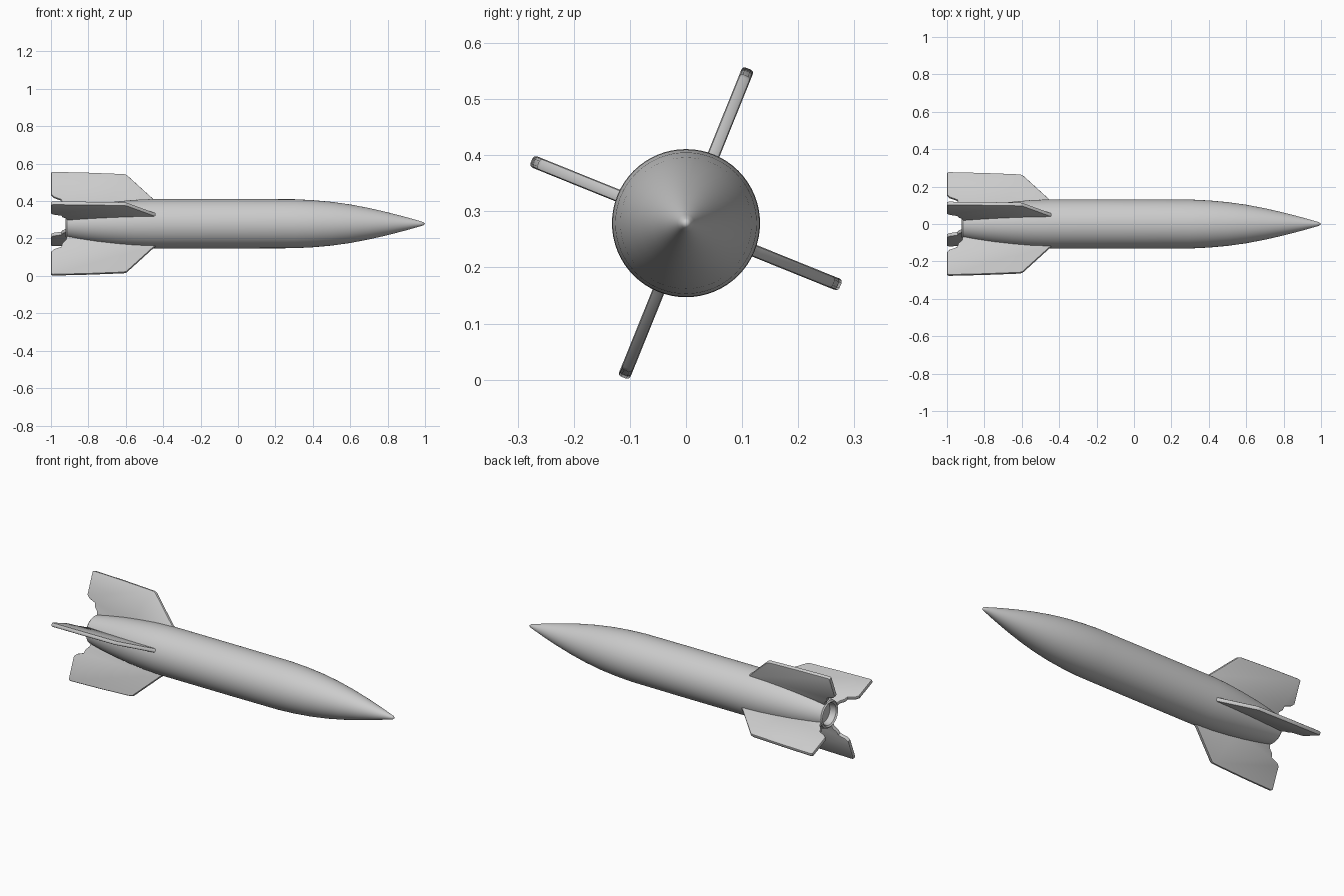
import bpy, bmesh, math
from mathutils import Matrix, Vector

if "Cube" in bpy.data.objects:
    bpy.data.objects.remove(bpy.data.objects["Cube"])

AXIS_Z = 0.279
grey = bpy.data.materials.new("plain grey")
grey.diffuse_color = (0.6, 0.6, 0.6, 1)
grey.use_nodes = True
grey.node_tree.nodes["Principled BSDF"].inputs["Base Color"].default_value = grey.diffuse_color


def finish(name, bm, angle=35):
    bmesh.ops.recalc_face_normals(bm, faces=bm.faces)
    mesh = bpy.data.meshes.new(name)
    bm.to_mesh(mesh)
    bm.free()
    ob = bpy.data.objects.new(name, mesh)
    bpy.context.collection.objects.link(ob)
    mesh.materials.append(grey)
    bpy.ops.object.select_all(action='DESELECT')
    ob.select_set(True)
    bpy.context.view_layer.objects.active = ob
    bpy.ops.object.shade_smooth_by_angle(angle=math.radians(angle))
    return ob


# Fuselage: lathed profile (x, radius) from tail recess to nose tip
profile = [(-0.88, 0), (-0.88, 0.055), (-0.915, 0.062), (-0.922, 0.07), (-0.915, 0.078),
           (-0.85, 0.091), (-0.75, 0.107), (-0.65, 0.119), (-0.55, 0.128), (-0.45, 0.132),
           (0, 0.132), (0.3, 0.131), (0.4, 0.126), (0.5, 0.117), (0.6, 0.103),
           (0.7, 0.084), (0.8, 0.061), (0.9, 0.035), (0.97, 0.015), (0.99, 0.009), (1.0, 0)]
bm = bmesh.new()
verts = [bm.verts.new((x, 0, r + AXIS_Z)) for x, r in profile]
edges = [bm.edges.new(pair) for pair in zip(verts, verts[1:])]
bmesh.ops.spin(bm, geom=verts + edges, cent=(0, 0, AXIS_Z), axis=(1, 0, 0),
               angle=math.tau, steps=64)
bmesh.ops.remove_doubles(bm, verts=bm.verts, dist=0.0001)
finish("fuselage", bm)

# Four swept fins, outline (x, radius), turned about the long axis
outline = [(-0.43, 0.122), (-0.455, 0.142), (-0.595, 0.279), (-0.61, 0.284), (-0.8, 0.292),
           (-0.99, 0.297), (-1.0, 0.292), (-1.0, 0.165), (-0.985, 0.15), (-0.945, 0.135),
           (-0.94, 0.115), (-0.92, 0.095), (-0.915, 0.07), (-0.7, 0.08)]
THICK = 0.022
for i in range(4):
    bm = bmesh.new()
    face = bm.faces.new([bm.verts.new((x, -THICK / 2, r)) for x, r in outline])
    ext = bmesh.ops.extrude_face_region(bm, geom=[face])
    moved = [v for v in ext["geom"] if isinstance(v, bmesh.types.BMVert)]
    bmesh.ops.translate(bm, verts=moved, vec=Vector((0, THICK, 0)))
    # Rounded rim
    rim = [e for e in bm.edges if abs(e.verts[0].co.y - e.verts[1].co.y) < 1e-6]
    bmesh.ops.bevel(bm, geom=rim, offset=0.006, segments=2, profile=0.5,
                    affect='EDGES', clamp_overlap=True)
    turn = Matrix.Rotation(math.radians(-22 + 90 * i), 4, 'X')
    bm.transform(Matrix.Translation((0, 0, AXIS_Z)) @ turn)
    finish(f"tail_fin_{i + 1}", bm, 40)
